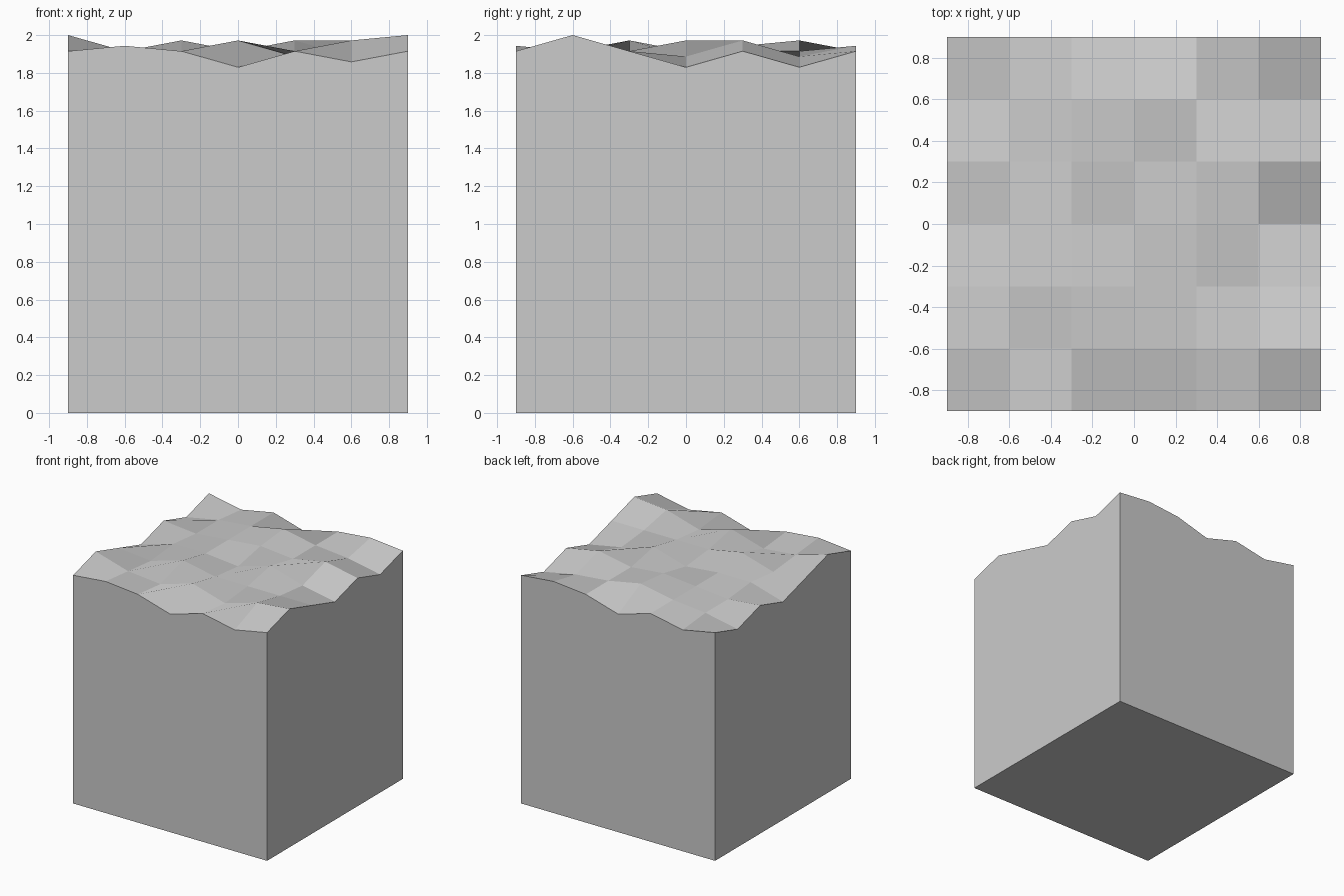
import bpy, bmesh

if "Cube" in bpy.data.objects:
    bpy.data.objects.remove(bpy.data.objects["Cube"])

# Terrain heights in small steps around the corner level, rows front to back
STEP, LEVEL, CELL = 0.0284, 1.915, 0.3
ROWS = [
    (0, 1, 0, -3, 0, -2, 0),
    (3, 0, -1, 2, -1, 2, 3),
    (0, -1, 2, 0, 0, 0, 0),
    (-3, 0, 0, -1, 2, -1, -3),
    (0, -1, 0, 1, 0, 2, 0),
    (-3, -1, 0, 2, 0, -1, -3),
    (0, -2, 0, -3, 0, 1, 0),
]
N = len(ROWS) - 1

bm = bmesh.new()

# Uneven top surface
top = [[bm.verts.new(((i - N / 2) * CELL, (j - N / 2) * CELL, LEVEL + h * STEP))
        for i, h in enumerate(row)] for j, row in enumerate(ROWS)]
for j in range(N):
    for i in range(N):
        bm.faces.new((top[j][i], top[j][i + 1], top[j + 1][i + 1], top[j + 1][i]))

# Flat base
half = N * CELL / 2
base = [bm.verts.new((x * half, y * half, 0))
        for x, y in ((-1, -1), (1, -1), (1, 1), (-1, 1))]
bm.faces.new(base[::-1])

# Four walls, each one polygon that follows the terrain edge
edges = [top[0], [r[N] for r in top], top[N][::-1], [r[0] for r in top][::-1]]
for k, edge in enumerate(edges):
    bm.faces.new([base[k], base[(k + 1) % 4]] + edge[::-1])

bmesh.ops.recalc_face_normals(bm, faces=bm.faces)
mesh = bpy.data.meshes.new("terrain_block")
bm.to_mesh(mesh)
bm.free()
bpy.context.collection.objects.link(bpy.data.objects.new("terrain_block", mesh))
